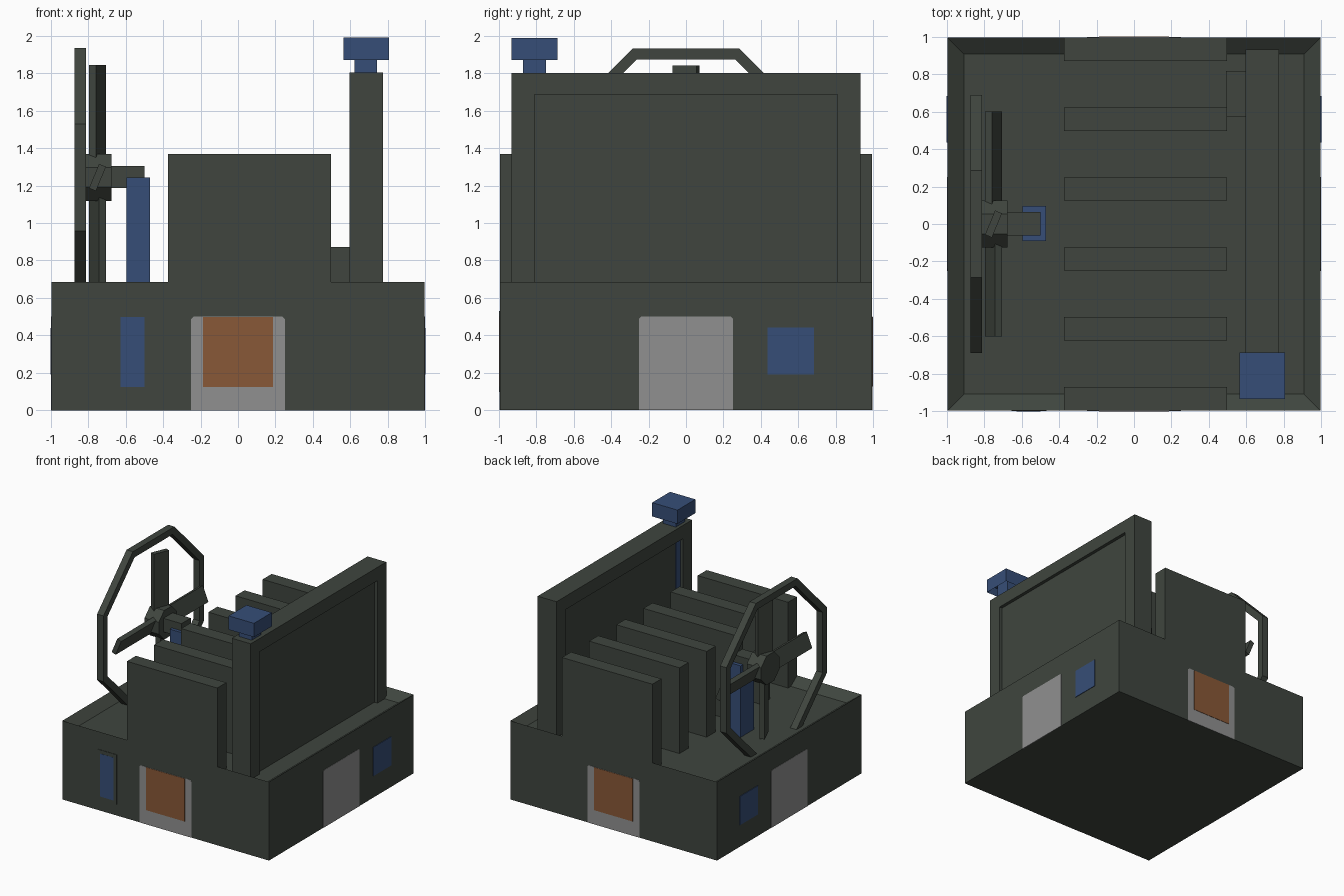
import bpy, bmesh, math
from mathutils import Matrix, Vector

if "Cube" in bpy.data.objects:
    bpy.data.objects.remove(bpy.data.objects["Cube"])


def material(name, rgb):
    m = bpy.data.materials.new(name)
    m.diffuse_color = (*rgb, 1)
    m.use_nodes = True
    m.node_tree.nodes["Principled BSDF"].inputs["Base Color"].default_value = m.diffuse_color
    return m


DARK = material("dark green grey", (0.050, 0.060, 0.049))
BLUE = material("blue", (0.037, 0.076, 0.185))
GREY = material("light grey", (0.28, 0.28, 0.28))
RUST = material("orange brown", (0.25, 0.098, 0.038))


def finish(name, bm, mat):
    bmesh.ops.recalc_face_normals(bm, faces=bm.faces)
    me = bpy.data.meshes.new(name)
    bm.to_mesh(me)
    bm.free()
    me.materials.append(mat)
    ob = bpy.data.objects.new(name, me)
    bpy.context.collection.objects.link(ob)
    return ob


def cube_bm(x0, x1, y0, y1, z0, z1):
    bm = bmesh.new()
    bmesh.ops.create_cube(bm, size=1)
    for v in bm.verts:
        v.co = Vector((x0 if v.co.x < 0 else x1,
                       y0 if v.co.y < 0 else y1,
                       z0 if v.co.z < 0 else z1))
    return bm


def box(name, x0, x1, y0, y1, z0, z1, mat):
    return finish(name, cube_bm(x0, x1, y0, y1, z0, z1), mat)


def recess(bm, direction, width, depth):
    """Inset the face looking along direction and push it inwards."""
    d = Vector((0, 0, direction))
    bm.normal_update()
    face = max(bm.faces, key=lambda f: f.normal.dot(d))
    bmesh.ops.inset_region(bm, faces=[face], thickness=width)
    for v in face.verts:
        v.co -= d * depth


# Body with a shallow sunken deck
H, TOP, FLOOR = 0.995, 0.684, 0.622
bm = cube_bm(-H, H, -H, H, 0, TOP)
recess(bm, 1, 0.122, TOP - FLOOR)
finish("body", bm, DARK)

# Row of cooling fins, the outer two flush with the body sides
for i in range(6):
    y = -H + i * 0.3732
    box(f"fin_{i + 1}", -0.373, 0.497, y, y + 0.124, FLOOR - 0.01, 1.368, DARK)

# Radiator panel: frame with a recessed sheet, and a link to the fins
for side, name in ((-1, "front"), (1, "back")):
    ys = sorted((side * 0.81, side * 0.932))
    box(f"radiator_post_{name}", 0.594, 0.775, *ys, FLOOR - 0.01, 1.803, DARK)
box("radiator_beam", 0.594, 0.775, -0.81, 0.81, 1.687, 1.803, DARK)
box("radiator_sheet", 0.625, 0.746, -0.81, 0.81, FLOOR - 0.01, 1.687, DARK)
box("radiator_link", 0.49, 0.60, 0.573, 0.818, FLOOR - 0.01, 0.871, DARK)

# Exhaust pipe running down through the frame, with a hollow cap
box("exhaust_pipe", 0.622, 0.743, -0.872, -0.748, FLOOR - 0.01, 1.94, BLUE)
bm = cube_bm(0.563, 0.807, -0.933, -0.687, 1.87, 1.99)
recess(bm, -1, 0.03, 0.06)
finish("exhaust_cap", bm, BLUE)

# Fan guard: octagonal ring with a square section
CZ = 1.243
bm = bmesh.new()
loops = []
for x, apothem in ((-0.873, 0.69), (-0.812, 0.69), (-0.812, 0.632), (-0.873, 0.632)):
    r = apothem / math.cos(math.pi / 8)
    loops.append([bm.verts.new((x, r * math.cos((k + 0.5) * math.pi / 4),
                                CZ + r * math.sin((k + 0.5) * math.pi / 4)))
                  for k in range(8)])
for j in range(4):
    a, b = loops[j], loops[(j + 1) % 4]
    for k in range(8):
        n = (k + 1) % 8
        bm.faces.new((a[k], a[n], b[n], b[k]))
finish("fan_guard", bm, DARK)

# Fan hub, shaft and supporting post
bm = bmesh.new()
r = 0.126 / math.cos(math.pi / 8)
bmesh.ops.create_cone(bm, cap_ends=True, segments=8, radius1=r, radius2=r, depth=0.138)
turn = Matrix.Rotation(math.pi / 2, 4, 'Y') @ Matrix.Rotation(math.pi / 8, 4, 'Z')
bm.transform(Matrix.Translation((-0.743, 0, CZ)) @ turn)
# keep a flat side on top whatever the start angle of the cone
if max(v.co.z for v in bm.verts) > CZ + 0.13:
    bm.transform(Matrix.Translation((0, 0, CZ)) @ Matrix.Rotation(math.pi / 8, 4, 'X')
                 @ Matrix.Translation((0, 0, -CZ)))
finish("fan_hub", bm, DARK)
box("fan_shaft", -0.68, -0.50, -0.062, 0.065, 1.187, 1.305, DARK)
box("fan_post", -0.594, -0.47, -0.09, 0.096, FLOOR - 0.01, 1.243, BLUE)

# Four pitched fan blades in a pinwheel
for k in range(4):
    bm = cube_bm(-0.02, 0.02, -0.07, 0.07, 0.05, 0.6)
    bm.transform(Matrix.Translation((-0.75, 0, CZ))
                 @ Matrix.Rotation(k * math.pi / 2, 4, 'X')
                 @ Matrix.Rotation(-math.pi / 8, 4, 'Z'))
    finish(f"fan_blade_{k + 1}", bm, DARK)


def port(name, angle):
    """Grey plate with clipped top corners, on the side turned by angle."""
    bm = bmesh.new()
    pts = [(-0.25, 0), (0.25, 0), (0.25, 0.488), (0.238, 0.5), (-0.238, 0.5), (-0.25, 0.488)]
    near = [bm.verts.new((x, -H - 0.002, z)) for x, z in pts]
    far = [bm.verts.new((x, -H + 0.004, z)) for x, z in pts]
    bm.faces.new(near)
    bm.faces.new(far[::-1])
    for i in range(6):
        j = (i + 1) % 6
        bm.faces.new((near[i], far[i], far[j], near[j]))
    bm.transform(Matrix.Rotation(angle, 4, 'Z'))
    finish(name, bm, GREY)


# Grey ports on all four sides
for k, name in enumerate(("front", "right", "back", "left")):
    port(f"port_{name}", k * math.pi / 2)

# Orange hatches on front and back, blue plates on both sides
for s, a, b in ((-1, "front", "left"), (1, "back", "right")):
    near, far = sorted((s * (H - 0.004), s * (H + 0.005)))
    box(f"hatch_{a}", -0.187, 0.187, near, far, 0.125, 0.498, RUST)
    box(f"side_plate_{b}", near, far, 0.435, 0.684, 0.19, 0.44, BLUE)

# Blue gauge in a thin raised surround on the front
box("gauge_surround", -0.655, -0.468, -H - 0.004, -H + 0.003, 0.096, 0.53, DARK)
box("gauge", -0.626, -0.498, -H - 0.005, -H + 0.002, 0.125, 0.498, BLUE)
